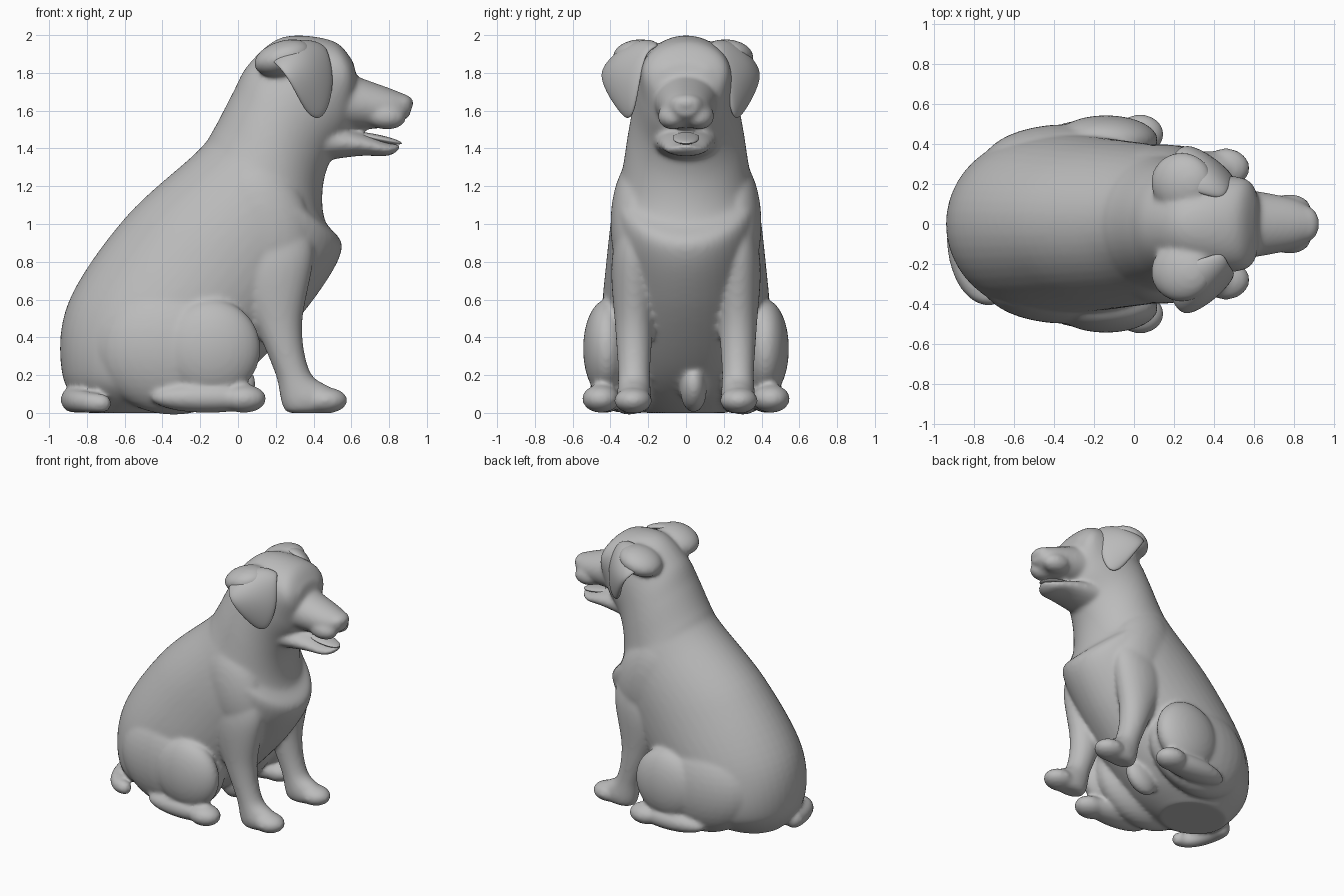
import bpy
import bmesh
import math
from mathutils import Matrix, Vector

default_cube = bpy.data.objects.get("Cube")
if default_cube:
    bpy.data.objects.remove(default_cube)

shade = 0.5
grey = bpy.data.materials.new("plain_grey")
grey.use_nodes = True
grey.diffuse_color = (shade, shade, shade, 1)
grey.node_tree.nodes["Principled BSDF"].inputs["Base Color"].default_value = grey.diffuse_color


def catmull_rom(before, start, end, after, t):
    """Smooth curve from start to end, guided by the neighbouring values."""
    leaving = (end - before) / 2
    arriving = (after - start) / 2
    bend = end - start
    return (start + leaving * t + (3 * bend - 2 * leaving - arriving) * t ** 2
            + (leaving + arriving - 2 * bend) * t ** 3)


def smooth_sections(sections, steps=8):
    """Fill in extra cross-sections between the given ones."""
    padded = [sections[0], *sections, sections[-1]]
    for index in range(len(sections) - 1):
        neighbours = list(zip(*padded[index:index + 4]))
        for step in range(steps):
            yield [catmull_rom(*values, step / steps) for values in neighbours]
    yield sections[-1]


def loft(bm, sections, centre_y=0, sides=48):
    """Skin elliptical rings; a section is rear x, z, front x, z and half width."""
    rings = []
    for rear_x, rear_z, front_x, front_z, half_width in smooth_sections(sections):
        rear = Vector((rear_x, centre_y, rear_z))
        front = Vector((front_x, centre_y, front_z))
        ring = []
        for side in range(sides):
            angle = math.tau * side / sides
            point = rear.lerp(front, (1 - math.cos(angle)) / 2)
            point.y += half_width * math.sin(angle)
            point.z = max(point.z, 0)
            ring.append(bm.verts.new(point))
        rings.append(ring)
    faces = [bm.faces.new(rings[0]), bm.faces.new(rings[-1])]
    for lower, upper in zip(rings, rings[1:]):
        for side in range(sides):
            previous = side - 1
            faces.append(bm.faces.new((lower[previous], lower[side],
                                       upper[side], upper[previous])))
    bmesh.ops.recalc_face_normals(bm, faces=faces)


def blob(bm, centre, radii, tilt=0):
    """Add an ellipsoid, tipped about the sideways axis."""
    matrix = (Matrix.Translation(centre) @ Matrix.Rotation(tilt, 4, 'Y')
              @ Matrix.Diagonal((*radii, 1)))
    bmesh.ops.create_uvsphere(bm, u_segments=32, v_segments=20, radius=1, matrix=matrix)


def finish(bm, name):
    """Turn the working mesh into a smooth grey object."""
    mesh = bpy.data.meshes.new(name)
    bm.to_mesh(mesh)
    bm.free()
    mesh.materials.append(grey)
    mesh.shade_smooth()
    part = bpy.data.objects.new(name, mesh)
    bpy.context.collection.objects.link(part)
    return part


# Torso, neck and skull in one sweep, with a fold of skin at the neck
body = bmesh.new()
loft(body, [
    (-.8, 0, -.3, 0, .22),
    (-.93, .2, -.1, .1, .41),
    (-.9, .58, .12, .28, .45),
    (-.6, 1.03, .4, .6, .42),
    (-.22, 1.38, .55, .87, .38),
    (-.13, 1.5, .46, 1.02, .34),
    (-.03, 1.69, .45, 1.2, .31),
    (.06, 1.85, .5, 1.36, .28),
    (.24, 1.99, .6, 1.5, .25),
    (.5, 1.97, .63, 1.66, .22),
    (.61, 1.86, .63, 1.77, .12),
])

# Upper muzzle, lower jaw and nose
loft(body, [
    (.46, 1.84, .46, 1.5, .19),
    (.8, 1.72, .78, 1.51, .13),
    (.92, 1.67, .91, 1.57, .06),
])
loft(body, [
    (.42, 1.55, .42, 1.33, .18),
    (.66, 1.48, .64, 1.36, .14),
    (.79, 1.43, .79, 1.36, .1),
    (.86, 1.42, .85, 1.39, .04),
])
blob(body, centre=(.86, 0, 1.64), radii=(.07, .09, .05))

for side in (1, -1):
    # Lip
    blob(body, centre=(.78, side * .07, 1.57), radii=(.11, .08, .07), tilt=.1)
    # Shoulder
    blob(body, centre=(.14, side * .25, 1), radii=(.24, .15, .36), tilt=-.3)
    # Front leg with paw
    loft(body, [
        (0, 1, .34, 1.05, .08),
        (-.02, .7, .4, .84, .12),
        (.1, .44, .34, .47, .1),
        (.2, .2, .38, .22, .085),
        (.26, 0, .48, .14, .09),
        (.46, 0, .54, .09, .07),
    ], centre_y=side * .275)
    blob(body, centre=(.46, side * .28, .066), radii=(.12, .1, .07))
    # Haunch and thigh
    blob(body, centre=(-.34, side * .3, .34), radii=(.42, .2, .35))
    blob(body, centre=(-.14, side * .42, .34), radii=(.26, .125, .26))
    # Hind foot and its toes
    blob(body, centre=(-.16, side * .43, .08), radii=(.3, .1, .08))
    blob(body, centre=(.03, side * .45, .075), radii=(.12, .1, .075))

# Bump under the belly
blob(body, centre=(-.03, .04, .12), radii=(.14, .07, .1), tilt=-.7)

# Tail curling round to the right, thinning to its tip
tail_beads = 16
for bead in range(tail_beads):
    along = bead / (tail_beads - 1)
    turn = along * math.pi / 2
    thickness = .07 - .02 * along
    blob(body, centre=(-.72 - .15 * math.cos(turn), -.08 - .28 * math.sin(turn), thickness),
         radii=(thickness, thickness, thickness))

# Ear roots swelling out of the skull; the left ear lies closer to the head
ear_sides = {"left": .87, "right": -1}
for reach in ear_sides.values():
    blob(body, centre=(.24, reach * .24, 1.88), radii=(.16, .15, .09), tilt=-.3)

# Blend everything into one skin
body_object = finish(body, "body")
blend = body_object.modifiers.new("blend", 'REMESH')
blend.mode = 'VOXEL'
blend.voxel_size = .014
blend.use_smooth_shade = True
soften = body_object.modifiers.new("soften", 'SMOOTH')
soften.iterations = 10

# Tongue
tongue = bmesh.new()
blob(tongue, centre=(.73, 0, 1.455), radii=(.14, .07, .02), tilt=.2)
finish(tongue, "tongue")

# Ear flap: front and back edge from the root down to the tip
ear_edges = [
    ((.45, .12, 1.94), (.16, .18, 1.88)),
    ((.48, .21, 1.93), (.16, .36, 1.87)),
    ((.52, .24, 1.74), (.25, .49, 1.8)),
    ((.46, .28, 1.56), (.35, .35, 1.6)),
]
for label, reach in ear_sides.items():
    ear = bmesh.new()
    mirror = Matrix.Diagonal((1, reach, 1))
    rows = []
    for edge in ear_edges:
        front, back = map(Vector, edge)
        # The middle is puffed outwards, and droops at the tip
        puff = Vector((0, .04, .07)) if edge != ear_edges[-1] else Vector((0, 0, -.04))
        middle = (front + back) / 2 + puff
        rows.append([ear.verts.new(mirror @ point) for point in (front, middle, back)])
    for upper, lower in zip(rows, rows[1:]):
        for column in (0, 1):
            ear.faces.new((upper[column], upper[column + 1],
                           lower[column + 1], lower[column]))
    bmesh.ops.recalc_face_normals(ear, faces=ear.faces)
    flap = finish(ear, label + "_ear")
    thicken = flap.modifiers.new("thicken", 'SOLIDIFY')
    thicken.thickness = .045
    thicken.offset = 0
    rounded = flap.modifiers.new("rounded", 'SUBSURF')
    rounded.levels = rounded.render_levels = 3
